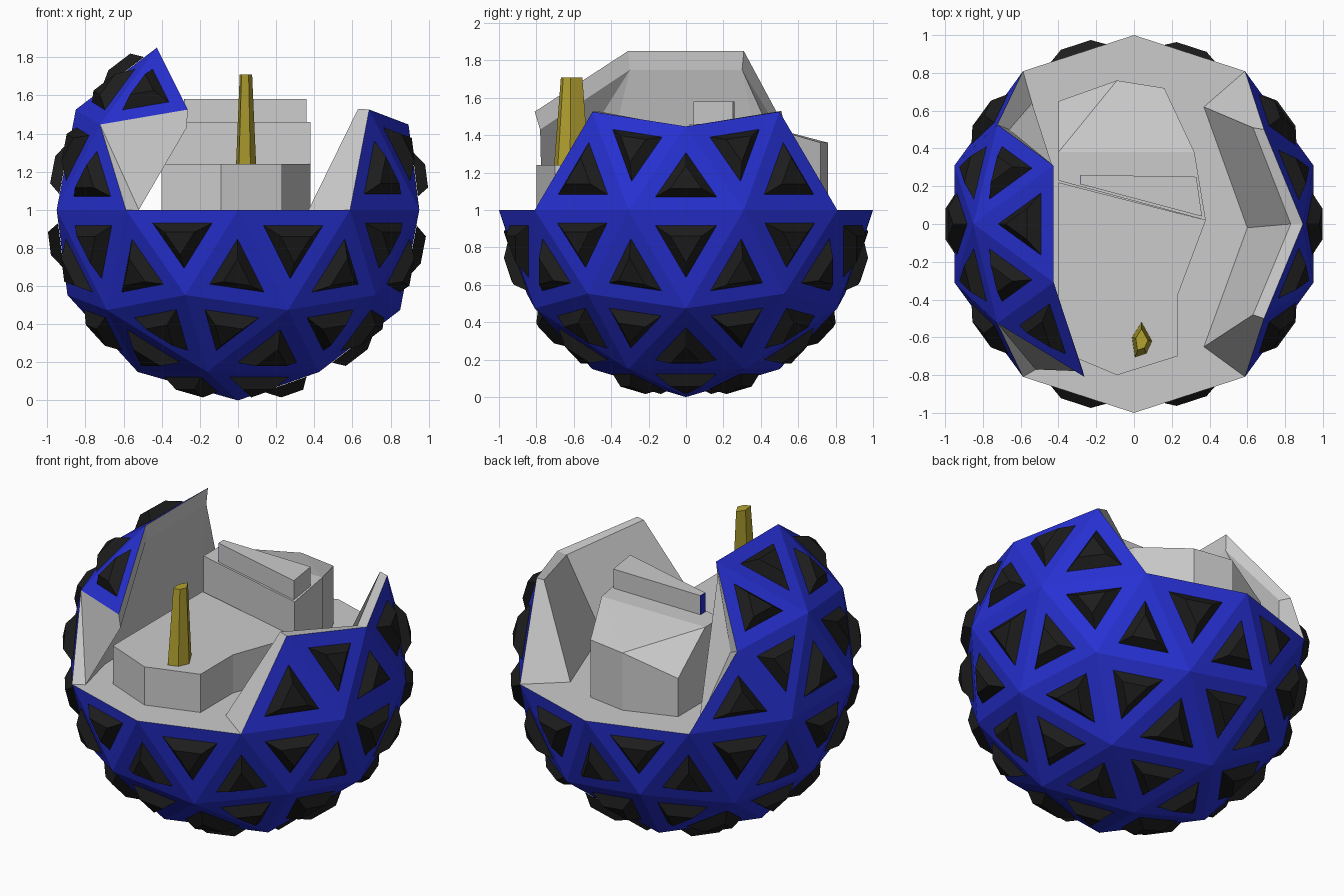
import bpy, bmesh, math
from mathutils import Vector

if "Cube" in bpy.data.objects:
    bpy.data.objects.remove(bpy.data.objects["Cube"])


def material(name, color):
    m = bpy.data.materials.new(name)
    m.diffuse_color = color
    m.use_nodes = True
    m.node_tree.nodes["Principled BSDF"].inputs["Base Color"].default_value = m.diffuse_color
    return m


BLUE = material("blue", (0.02, 0.03, 0.65, 1))
BLACK = material("black", (0.012, 0.012, 0.012, 1))
GOLD = material("gold", (0.45, 0.36, 0.03, 1))


def finish(bm, name, mat=None):
    me = bpy.data.meshes.new(name)
    bm.to_mesh(me)
    bm.free()
    ob = bpy.data.objects.new(name, me)
    bpy.context.collection.objects.link(ob)
    if mat:
        me.materials.append(mat)
    return ob


def hull(name, points, mat=None):
    bm = bmesh.new()
    for p in points:
        bm.verts.new(p)
    bmesh.ops.convex_hull(bm, input=bm.verts)
    bmesh.ops.dissolve_limit(bm, angle_limit=0.01, verts=bm.verts, edges=bm.edges)
    bmesh.ops.recalc_face_normals(bm, faces=bm.faces)
    return finish(bm, name, mat)


def prism(name, outline, z0, z1, mat=None):
    bm = bmesh.new()
    f = bm.faces.new([bm.verts.new((x, y, z0)) for x, y in outline])
    r = bmesh.ops.extrude_face_region(bm, geom=[f])
    for v in r["geom"]:
        if isinstance(v, bmesh.types.BMVert):
            v.co.z = z1
    bmesh.ops.recalc_face_normals(bm, faces=bm.faces)
    return finish(bm, name, mat)


# Geodesic ball with the cockpit opening removed
bpy.ops.mesh.primitive_ico_sphere_add(subdivisions=2, radius=1, location=(0, 0, 0))
tmp = bpy.context.object
body = bmesh.new()
body.from_mesh(tmp.data)
bpy.data.objects.remove(tmp)


def keep(c):
    az = math.degrees(math.atan2(c.y, c.x)) % 360
    if c.z < 0:
        return True
    if c.z < 0.5:
        return az < 40 or az > 320 or 140 < az < 220
    return c.z < 0.8 and 145 < az < 240


bmesh.ops.delete(body, geom=[f for f in body.faces if not keep(f.calc_center_median())],
                 context='FACES')
for v in body.verts:
    v.co.z += 1

# Raised black studs, one on every panel
studs = bmesh.new()
for f in body.faces:
    c, n = f.calc_center_median(), f.normal.copy()
    low = [studs.verts.new(c + (v.co - c) * 0.53 + n * 0.002) for v in f.verts]
    top = [studs.verts.new(c + (v.co - c) * 0.27 + n * 0.06) for v in f.verts]
    studs.faces.new(top)
    for i in range(3):
        j = (i + 1) % 3
        studs.faces.new((low[i], low[j], top[j], top[i]))
finish(studs, "panel_studs", BLACK)


# Named rim points of the ball: equator, upper ring, middle ring, crown ring
def ring(radius, z):
    return lambda a: Vector((radius * math.cos(math.radians(a)),
                             radius * math.sin(math.radians(a)), z))


E, U, M, P = ring(1, 1), ring(.8944, 1.4472), ring(.8507, 1.5257), ring(.5257, 1.8507)

# Inner wall points, right side then left side
ra, rb, rc = (.37, -.65, 1), (.60, -.02, 1), (.37, .62, 1)
ta, tb, tc = (.63, -.48, 1.53), (.83, 0, 1.44), (.63, .51, 1.53)
b1, b2, b3, b4 = (-.52, -.77, 1), (-.59, -.48, 1), (-.60, .45, 1), (-.54, .64, 1)
mi, p1, p2, ui = (-.27, -.78, 1.43), (-.43, -.3, 1.75), (-.43, .3, 1.75), (-.66, .5, 1.42)
walls = [
    (E(-54), M(-36), ta, ra), (M(-36), U(0), tb, ta), (U(0), M(36), tc, tb),
    (M(36), E(54), rc, tc), (ra, ta, tb, rb), (rb, tb, tc, rc),
    (E(234), U(216), b1), (U(216), M(252), mi, b1), (M(252), P(216), p1, mi),
    (P(216), P(144), p2, p1), (P(144), U(144), ui, p2), (U(144), E(126), b4, ui),
    (b1, mi, p1), (b1, p1, b2), (b2, p1, p2, b3), (p2, ui, b4), (p2, b4, b3),
]
tag = body.faces.layers.int.new("inner")
for w in walls:
    body.faces.new([body.verts.new(p) for p in w])[tag] = 1
bmesh.ops.remove_doubles(body, verts=body.verts, dist=0.01)
bmesh.ops.recalc_face_normals(body, faces=body.faces)
inner = body.copy()
bmesh.ops.delete(inner, geom=[f for f in inner.faces if not f[inner.faces.layers.int["inner"]]],
                 context='FACES')
bmesh.ops.delete(body, geom=[f for f in body.faces if f[body.faces.layers.int["inner"]]],
                 context='FACES')
finish(inner, "cockpit_walls")
finish(body, "ball_shell", BLUE)

# Cockpit floor
fl = bmesh.new()
fl.faces.new([fl.verts.new(E(18 + 36 * k)) for k in range(10)])
finish(fl, "cockpit_floor")

# Low front deck
prism("front_deck", [(-.4, .22), (-.4, -.67), (-.09, -.8), (.23, -.7), (.23, -.38), (.38, .02)],
      1.0, 1.24)

# Rear block with sloped back
rim = [(.16, .72, 1.36), (-.09, .76, 1.36), (-.26, .65, 1.33), (-.4, .65, 1.24)]
top = [(-.4, .23, 1.46), (.38, .02, 1.46), (.32, .38, 1.46), (-.4, .38, 1.46)]
hull("rear_block", rim + top + [(x, y, 1.0) for x, y, z in rim + top])

# Console bar with its blue end plate
prism("console_bar", [(-.28, .26), (.33, .25), (.36, .04), (-.28, .21)], 1.46, 1.58)
prism("console_end", [(-.283, .26), (-.28, .26), (-.28, .21), (-.283, .21)], 1.46, 1.58, BLUE)

# Tapered gold lever
kite = [(0, .09), (.055, -.01), (.025, -.075), (-.035, -.095), (-.05, .01)]
hull("lever", [(.04 + x * s, -.61 + y * s, z) for s, z in ((1, 1.24), (.62, 1.71)) for x, y in kite],
     GOLD)
